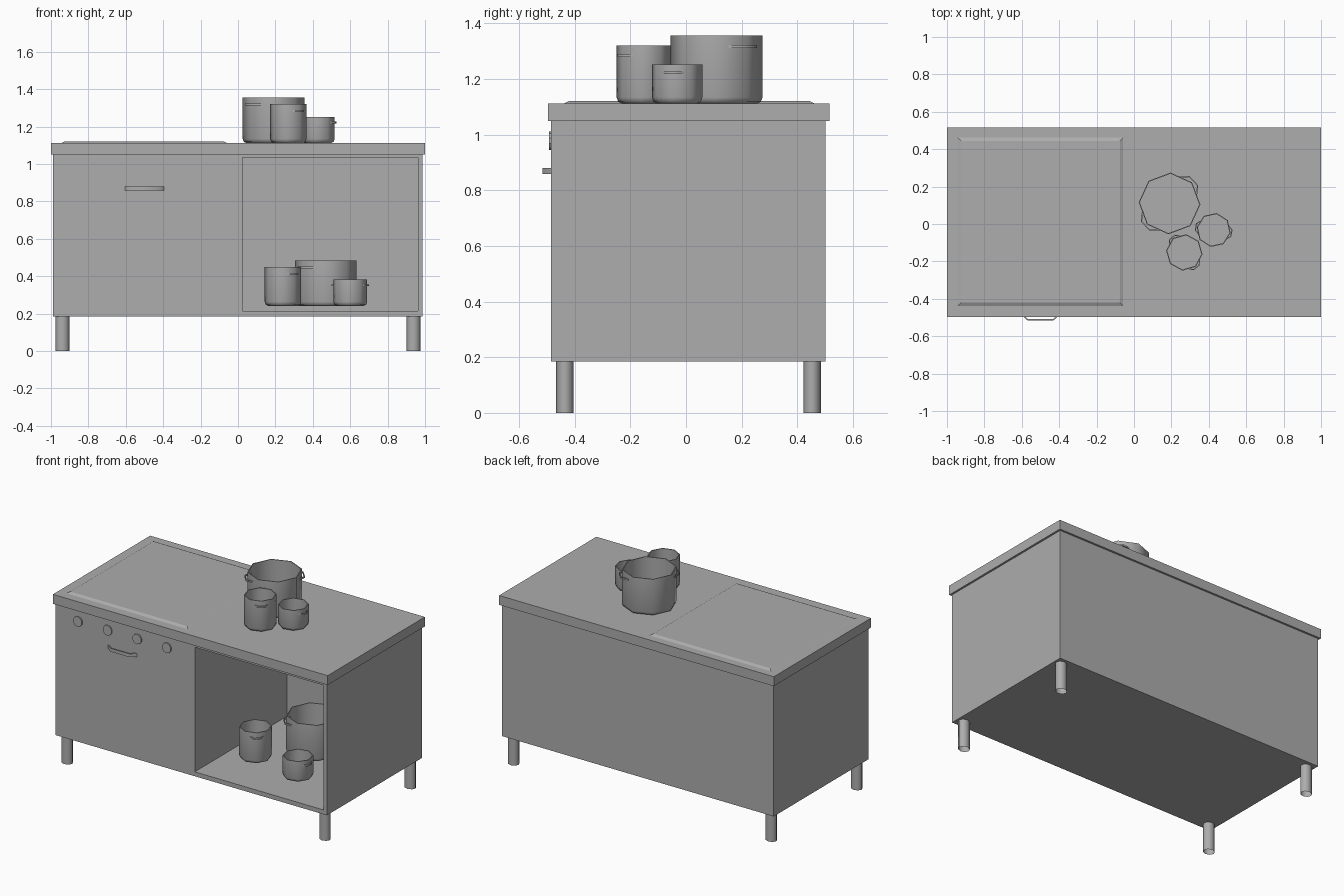
import bpy, bmesh, math
from mathutils import Matrix, Vector

cube = bpy.data.objects.get("Cube")
if cube:
    bpy.data.objects.remove(cube, do_unlink=True)

GREY = (0.418, 0.418, 0.418, 1)
steel = bpy.data.materials.new("steel_grey")
steel.use_nodes = True
steel.diffuse_color = GREY
steel.node_tree.nodes["Principled BSDF"].inputs["Base Color"].default_value = GREY


def finish(name, bm, smooth=False):
    bmesh.ops.recalc_face_normals(bm, faces=bm.faces[:])
    mesh = bpy.data.meshes.new(name)
    bm.to_mesh(mesh)
    bm.free()
    mesh.materials.append(steel)
    obj = bpy.data.objects.new(name, mesh)
    bpy.context.collection.objects.link(obj)
    if smooth:
        bpy.ops.object.select_all(action='DESELECT')
        obj.select_set(True)
        bpy.context.view_layer.objects.active = obj
        bpy.ops.object.shade_smooth_by_angle(angle=math.radians(60))


def box(low, high):
    bm = bmesh.new()
    low, high = Vector(low), Vector(high)
    size = Matrix.Diagonal((*(high - low), 1))
    bmesh.ops.create_cube(bm, size=1, matrix=Matrix.Translation((low + high) / 2) @ size)
    return bm


def strap(bm, path, thick, z, height, matrix):
    """Flat bent strip: path of (along, outward) points, closed with an offset copy."""
    outline = path + [(a * 0.94, o - thick) for a, o in reversed(path)]
    verts = [bm.verts.new(matrix @ Vector((a, o, z))) for a, o in outline]
    face = bm.faces.new(verts)
    grown = bmesh.ops.extrude_face_region(bm, geom=[face])
    top = [v for v in grown["geom"] if isinstance(v, bmesh.types.BMVert)]
    bmesh.ops.translate(bm, verts=top, vec=(0, 0, height))


# Cabinet body with an open compartment pushed in from the front
bm = box((-0.99, -0.485, 0.185), (0.987, 0.502, 1.05))
X0, X1, Z0, Z1 = 0.025, 0.962, 0.214, 1.034
for point, normal in (((X0, 0, 0), (1, 0, 0)), ((X1, 0, 0), (1, 0, 0)),
                      ((0, 0, Z0), (0, 0, 1)), ((0, 0, Z1), (0, 0, 1))):
    front = [f for f in bm.faces if f.normal.y < -0.9]
    edges = {e for f in front for e in f.edges}
    verts = {v for f in front for v in f.verts}
    bmesh.ops.bisect_plane(bm, geom=front + list(edges) + list(verts),
                           plane_co=point, plane_no=normal)
    bm.normal_update()
hole = [f for f in bm.faces if f.normal.y < -0.9
        and X0 < f.calc_center_median().x < X1 and Z0 < f.calc_center_median().z < Z1]
grown = bmesh.ops.extrude_face_region(bm, geom=hole)
bmesh.ops.translate(bm, vec=(0, 0.96, 0),
                    verts=[v for v in grown["geom"] if isinstance(v, bmesh.types.BMVert)])
bmesh.ops.delete(bm, geom=[f for f in hole if f.is_valid], context='FACES_ONLY')
finish("cabinet_body", bm)

# Countertop
finish("countertop", box((-1, -0.496, 1.05), (1, 0.515, 1.112)))

# Raised hob plate with shallow sloped edges
bm = box((-0.945, -0.44, 1.111), (-0.056, 0.465, 1.121))
for v in bm.verts:
    if v.co.z > 1.12:
        v.co.x += 0.02 if v.co.x < -0.5 else -0.02
        v.co.y += 0.02 if v.co.y < 0 else -0.02
finish("hob_plate", bm)

# Legs, open at the ends
for side, x in (("right", -0.939), ("left", 0.938)):
    for end, y in (("front", -0.435), ("back", 0.453)):
        bm = bmesh.new()
        place = Matrix.Translation((x, y, 0.094)) @ Matrix.Diagonal((1, 0.85, 1, 1))
        bmesh.ops.create_cone(bm, cap_ends=False, segments=8, radius1=0.037,
                              radius2=0.037, depth=0.188, matrix=place)
        finish(f"{end}_{side}_leg", bm, True)

# Control knobs
for i in range(4):
    bm = bmesh.new()
    place = Matrix.Translation((-0.824 + 0.216 * i, -0.488, 0.978)) @ Matrix.Rotation(math.pi / 2, 4, 'X')
    bmesh.ops.create_cone(bm, cap_ends=True, segments=10, radius1=0.033,
                          radius2=0.033, depth=0.01, matrix=place)
    finish(f"control_knob_{i + 1}", bm)

# Oven door handle
bm = bmesh.new()
strap(bm, [(-0.105, 0), (-0.07, 0.03), (0.07, 0.03), (0.105, 0)], 0.006, 0.858, 0.022,
      Matrix.Translation((-0.5, -0.485, 0)) @ Matrix.Rotation(math.pi, 4, 'Z'))
finish("oven_handle", bm, True)


def pot(name, x, y, z, radius, height, angle):
    """Hollow eight-sided pot with two strap handles; angle points at a handle."""
    bm = bmesh.new()
    r, wall = radius, 0.006
    profile = [(0, 0), (r - 0.02, 0), (r - 0.006, 0.006), (r, 0.022), (r, height),
               (r - wall, height), (r - wall, 0.008), (0, 0.008)]
    verts = [bm.verts.new((px, 0, pz)) for px, pz in profile]
    edges = [bm.edges.new(pair) for pair in zip(verts, verts[1:])]
    bmesh.ops.spin(bm, geom=verts + edges, cent=(0, 0, 0), axis=(0, 0, 1),
                   angle=math.tau, steps=8, use_merge=True)
    bmesh.ops.remove_doubles(bm, verts=bm.verts[:], dist=0.0005)
    path = [(-0.42 * r, 0.83 * r), (-0.2 * r, 1.08 * r), (0.2 * r, 1.08 * r), (0.42 * r, 0.83 * r)]
    for turn in (-90, 90):
        strap(bm, path, 0.006, 0.91 * height - 0.022, 0.01,
              Matrix.Rotation(math.radians(turn), 4, 'Z'))
    bm.transform(Matrix.Translation((x, y, z)) @ Matrix.Rotation(math.radians(angle), 4, 'Z'))
    finish(name, bm, True)


# The same three pots stand on the counter and in the compartment
SIZES = {"large": (0.165, 0.244, 43), "tall": (0.098, 0.208, -51), "small": (0.092, 0.14, -10)}
SPOTS = {
    "counter": (1.112, {"large": (0.19, 0.11), "tall": (0.269, -0.152), "small": (0.426, -0.032)}),
    "shelf": (0.241, {"large": (0.47, 0.115), "tall": (0.24, -0.16), "small": (0.6, -0.233)}),
}
for place, (z, spots) in SPOTS.items():
    for kind, (x, y) in spots.items():
        radius, height, angle = SIZES[kind]
        pot(f"{place}_{kind}_pot", x, y, z, radius, height, angle)
